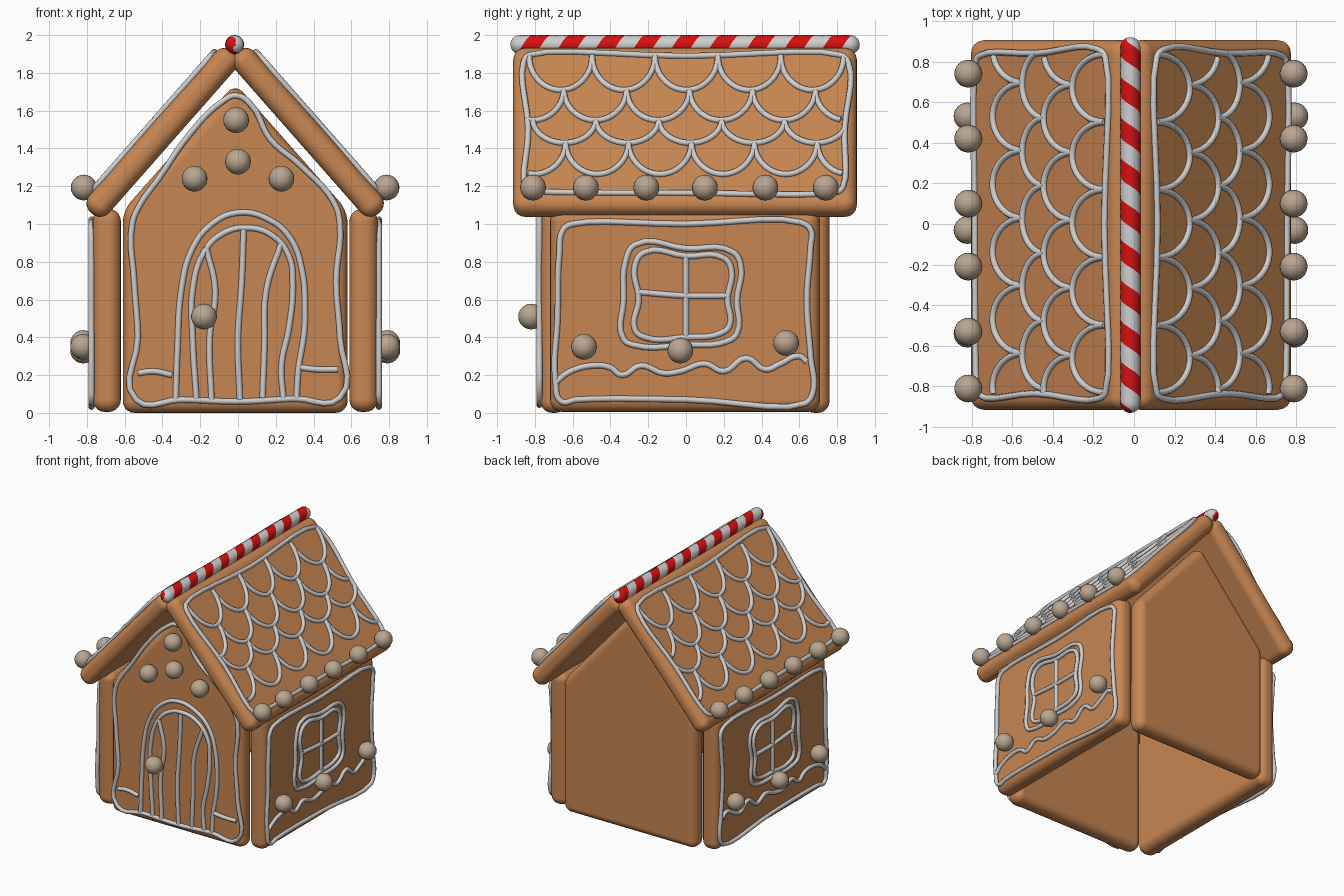
import bpy, bmesh, math
from mathutils import Vector

if "Cube" in bpy.data.objects:
    bpy.data.objects.remove(bpy.data.objects["Cube"])

CX = -0.015  # mirror plane of the house


def material(name, rgb):
    m = bpy.data.materials.new(name)
    m.diffuse_color = (*rgb, 1)
    m.use_nodes = True
    m.node_tree.nodes["Principled BSDF"].inputs["Base Color"].default_value = m.diffuse_color
    return m


GINGER = material("gingerbread", (0.58, 0.24, 0.085))
ICING = material("white icing", (0.62, 0.62, 0.62))
RED = material("candy red", (0.68, 0.005, 0.005))
CANDY = material("beige candy", (0.49, 0.38, 0.28))


def add(name, mesh, *mats):
    for m in mats:
        mesh.materials.append(m)
    for p in mesh.polygons:
        p.use_smooth = True
    ob = bpy.data.objects.new(name, mesh)
    bpy.context.collection.objects.link(ob)
    return ob


def slab(name, pts, depth, bevel):
    """Rounded gingerbread panel: outline swept along depth."""
    bm = bmesh.new()
    face = bm.faces.new([bm.verts.new(p) for p in pts])
    ext = bmesh.ops.extrude_face_region(bm, geom=[face])["geom"]
    bmesh.ops.translate(bm, vec=depth, verts=[v for v in ext if isinstance(v, bmesh.types.BMVert)])
    bmesh.ops.recalc_face_normals(bm, faces=bm.faces[:])
    me = bpy.data.meshes.new(name)
    bm.to_mesh(me)
    bm.free()
    b = add(name, me, GINGER).modifiers.new("round", 'BEVEL')
    b.width, b.segments, b.limit_method, b.harden_normals = bevel, 5, 'NONE', True


def piping(name, place, lines):
    """Icing tubes; lines are (closed, [(u, v), ...]) placed on a panel."""
    cu = bpy.data.curves.new(name, 'CURVE')
    cu.dimensions = '3D'
    cu.bevel_depth, cu.bevel_resolution, cu.resolution_u = 0.016, 2, 5
    cu.use_fill_caps = True
    for closed, pts in lines:
        sp = cu.splines.new('BEZIER')
        sp.bezier_points.add(len(pts) - 1)
        sp.use_cyclic_u = closed
        for bp, (u, v) in zip(sp.bezier_points, pts):
            bp.co = place(u, v, 0.006)
            bp.handle_left_type = bp.handle_right_type = 'AUTO'
    tmp = bpy.data.objects.new(name + "_curve", cu)
    bpy.context.collection.objects.link(tmp)
    bpy.context.view_layer.update()
    me = bpy.data.meshes.new_from_object(tmp.evaluated_get(bpy.context.evaluated_depsgraph_get()))
    bpy.data.objects.remove(tmp)
    me.materials.clear()
    add(name, me, ICING)


def candies(name, place, spots):
    for i, (u, v) in enumerate(spots):
        bm = bmesh.new()
        bmesh.ops.create_uvsphere(bm, u_segments=24, v_segments=14, radius=0.068)
        me = bpy.data.meshes.new(name)
        bm.to_mesh(me)
        bm.free()
        add(f"{name}_{i + 1}", me, CANDY).location = place(u, v, 0.05)


# Front and back walls
gable = [(-.595, 0), (.595, 0), (.595, 1.07), (0, 1.745), (-.595, 1.07)]
for name, y in (("front_wall", -0.77), ("back_wall", 0.62)):
    slab(name, [(CX + x, y, z) for x, z in gable], (0, 0.14, 0), 0.062)

# Front icing: border, door arches, door planks, ground lines
front = lambda u, v, h: Vector((u, -0.77 - h, v))
border = [(-.54, .07), (-.53, .4), (-.55, .7), (-.56, 1.0), (-.52, 1.1), (-.42, 1.24), (-.26, 1.47),
          (-.08, 1.65), (-.01, 1.68), (.07, 1.63), (.17, 1.45), (.33, 1.31), (.51, 1.11), (.54, 1.0),
          (.52, .7), (.54, .4), (.54, .08), (.3, .075), (0, .06), (-.3, .07)]
outer_arch = [(-.33, .06), (-.32, .35), (-.3, .65), (-.25, .85), (-.15, .99), (0, 1.06), (.17, 1.02),
              (.28, .92), (.34, .75), (.355, .55), (.35, .42), (.32, .23), (.31, .07)]
inner_arch = [(-.22, .07), (-.24, .4), (-.24, .65), (-.18, .85), (-.08, .95), (.05, .98), (.18, .94),
              (.27, .83), (.29, .68), (.27, .45), (.23, .25), (.24, .08)]
piping("front_icing", front, [
    (True, border), (False, outer_arch), (False, inner_arch),
    (False, [(-.14, .07), (-.15, .4), (-.12, .65), (-.17, .88)]),
    (False, [(.01, .07), (0, .4), (.02, .7), (.03, .97)]),
    (False, [(.13, .08), (.14, .35), (.15, .65), (.23, .9)]),
    (False, [(-.53, .21), (-.45, .22), (-.35, .2)]),
    (False, [(.33, .24), (.42, .23), (.53, .23)])])
candies("front_candy", front, [(-.01, 1.55), (0, 1.33), (-.23, 1.24), (.23, 1.24), (-.18, .51)])

# Side icing: border, window frame, window bars, snow line
side_lines = [
    (True, [(-.66, .06), (-.69, .16), (-.68, .5), (-.67, .85), (-.65, .97), (-.6, 1.0), (0, 1.0),
            (.6, 1.01), (.66, .97), (.66, .88), (.64, .6), (.66, .3), (.67, .1), (.63, .05), (0, .07), (-.58, .07)]),
    (True, [(-.33, .39), (-.33, .6), (-.32, .8), (-.27, .89), (0, .87), (.25, .85), (.29, .78),
            (.27, .6), (.27, .42), (.22, .38), (0, .36), (-.28, .36)]),
    (True, [(-.27, .44), (-.25, .6), (-.27, .78), (-.22, .85), (0, .83), (.2, .82), (.24, .76),
            (.22, .6), (.23, .46), (.18, .42), (0, .4), (-.22, .4)]),
    (False, [(0, .4), (0, .62), (0, .83)]),
    (False, [(-.26, .64), (0, .62), (.23, .62)]),
    (False, [(-.69, .16), (-.63, .21), (-.5, .25), (-.4, .24), (-.34, .2), (-.24, .25), (-.12, .21), (-.03, .22),
             (.1, .26), (.2, .22), (.32, .29), (.42, .23), (.5, .26), (.6, .3), (.64, .27)])]

# Roof icing: border and four rows of scalloped shingles
roof_lines = [(True, [(-.84, 1.18), (-.835, 1.5), (-.86, 1.85), (-.83, 1.89), (0, 1.885), (.82, 1.89),
                      (.86, 1.85), (.84, 1.5), (.83, 1.19), (.8, 1.165), (0, 1.16), (-.8, 1.17)])]
for top, drop, start in ((1.885, .18, -.83), (1.71, .165, -.98), (1.55, .125, -.81), (1.43, .17, -.97)):
    for k in range(6):
        mid, arc = start + 0.333 * (k + 0.5), []
        for j in range(17):
            a = math.pi * j / 16
            u, v = mid - 0.1665 * math.cos(a), top - drop * math.sin(a)
            if -0.85 < u < 0.85:
                arc.append((u, v))
        if len(arc) > 3:
            roof_lines.append((False, arc))

# Side walls and roof panels, mirrored left and right
down = Vector((0.66, 0, -0.75)).normalized()
out = Vector((0.75, 0, 0.66)).normalized()
for side, label in ((1, "right"), (-1, "left")):
    mir = lambda p, s=side: Vector((CX + s * p[0], p[1], p[2]))
    wall = lambda u, v, h, m=mir: m((0.755 + h, u, v))
    roof = lambda u, v, h, m=mir: m(Vector((0.1075 + (1.906 - v) * 0.88, u, v)) + out * h)

    slab(f"{label}_wall", [mir((.605, y, z)) for y, z in ((-.72, .005), (.71, .005), (.71, 1.08), (-.72, 1.08))],
         (side * 0.15, 0, 0), 0.065)
    a = Vector((.055, 0, 1.86)) - down * .07 - out * .07
    b = Vector((.715, 0, 1.11)) + down * .07 - out * .07
    corners = [Vector((p.x, y, p.z)) for p, y in ((a, -.915), (b, -.915), (b, .905), (a, .905))]
    slab(f"{label}_roof", [mir(p) for p in corners], (side * out.x * 0.14, 0, out.z * 0.14), 0.064)

    piping(f"{label}_wall_icing", wall, side_lines)
    piping(f"{label}_roof_icing", roof, roof_lines)
    candies(f"{label}_wall_candy", wall, [(-.54, .35), (-.03, .33), (.53, .37)])
    candies(f"{label}_roof_candy", roof, [(y, 1.16) for y in (-.81, -.53, -.21, .1, .42, .74)])

# Striped candy cane on the ridge: twisted tube with round ends
N, R, Y0, Y1, PITCH = 24, 0.05, -0.93, 0.92, 0.2
cap = [(R * (1 - math.cos(t)), R * math.sin(t)) for t in (0.15, 0.45, 0.75, 1.05, 1.3)]
profile = [(Y0 + d, r) for d, r in cap]
profile += [(Y0 + R + (Y1 - Y0 - 2 * R) * i / 170, R) for i in range(171)]
profile += [(Y1 - d, r) for d, r in reversed(cap)]
bm = bmesh.new()
rings = []
for y, r in profile:
    turn = math.radians(60) + math.tau * (y - Y0) / PITCH
    rings.append([bm.verts.new((r * math.cos(turn + math.tau * j / N), y, r * math.sin(turn + math.tau * j / N)))
                  for j in range(N)])
for lo, hi in zip(rings, rings[1:]):
    for j in range(N):
        k = (j + 1) % N
        bm.faces.new((lo[j], lo[k], hi[k], hi[j])).material_index = 0 if j < N // 2 else 1
for ring in (rings[0], rings[-1]):
    bm.faces.new(ring)
bmesh.ops.recalc_face_normals(bm, faces=bm.faces[:])
me = bpy.data.meshes.new("ridge_candy_cane")
bm.to_mesh(me)
bm.free()
add("ridge_candy_cane", me, RED, ICING).location = (-0.018, 0, 1.95)
